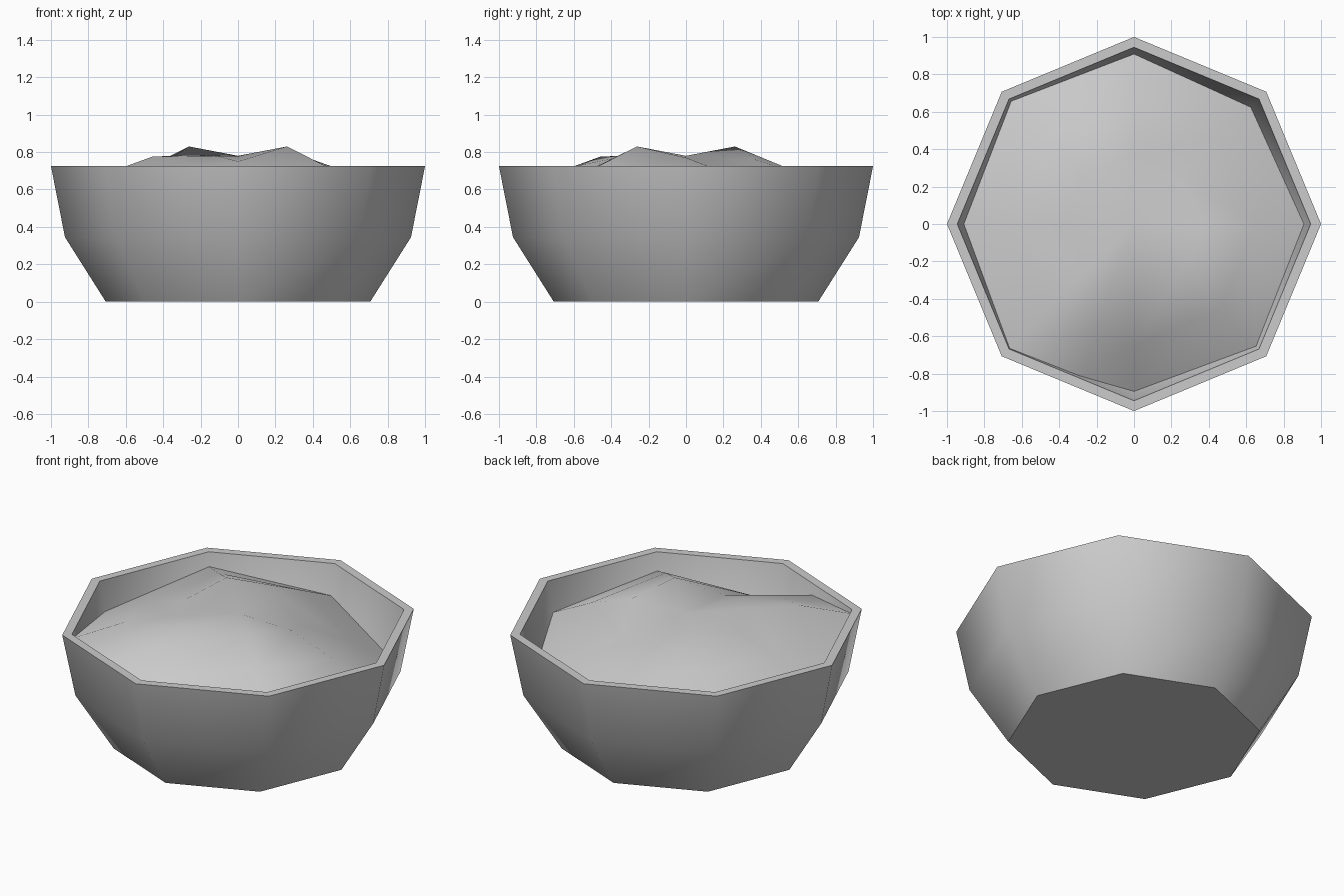
import bpy, math
from math import cos, sin, radians

if "Cube" in bpy.data.objects:
    bpy.data.objects.remove(bpy.data.objects["Cube"])

RIM, IN_R, SLOPE = 0.725, 0.945, 0.195


def make(name, verts, faces, angle):
    me = bpy.data.meshes.new(name)
    me.from_pydata(verts, [], faces)
    me.update()
    ob = bpy.data.objects.new(name, me)
    bpy.context.collection.objects.link(ob)
    bpy.ops.object.select_all(action='DESELECT')
    ob.select_set(True)
    bpy.context.view_layer.objects.active = ob
    bpy.ops.object.shade_smooth_by_angle(angle=radians(angle))
    return ob


def bridge(rows, n):
    return [(r * n + i, r * n + (i + 1) % n, (r + 1) * n + (i + 1) % n, (r + 1) * n + i)
            for r in range(rows - 1) for i in range(n)]


# bowl: eight-sided lathe of a wall profile, outside then inside
profile = [(0.707, 0), (0.925, 0.345), (1, RIM), (IN_R, RIM), (0.87, 0.345), (0.68, 0.05)]
verts = [(r * cos(radians(45 * i)), r * sin(radians(45 * i)), z)
         for r, z in profile for i in range(8)]
faces = bridge(len(profile), 8)
faces.append(tuple(range(7, -1, -1)))
faces.append(tuple(range(40, 48)))
make("bowl", verts, faces, 50)

# lumpy filling: angle and heights at inner ring, outer ring and wall
cols = [(0, 0.77, 0.67, 0.54), (45, 0.67, 0.55, 0.41), (90, 0.76, 0.67, 0.54),
        (135, 0.83, 0.73, 0.64), (180, 0.76, 0.67, 0.545), (225, 0.785, 0.775, 0.70),
        (250, 0.78, 0.73, 0.66), (270, 0.75, 0.64, 0.47), (315, 0.83, 0.73, 0.615)]
n = len(cols)
verts = []
for ring in range(3):
    for a, *hs in cols:
        z = hs[ring]
        r = (0.37, 0.65, IN_R - SLOPE * (RIM - z) + 0.002)[ring]
        # keep in-between columns on the octagon's sides
        r *= cos(radians(22.5)) / cos(radians(a % 45 - 22.5))
        verts.append((r * cos(radians(a)), r * sin(radians(a)), z))
faces = [tuple(reversed(f)) for f in bridge(3, n)]
verts.append((0, 0, 0.78))
faces += [(i, (i + 1) % n, 3 * n) for i in range(n)]
make("filling", verts, faces, 80)
